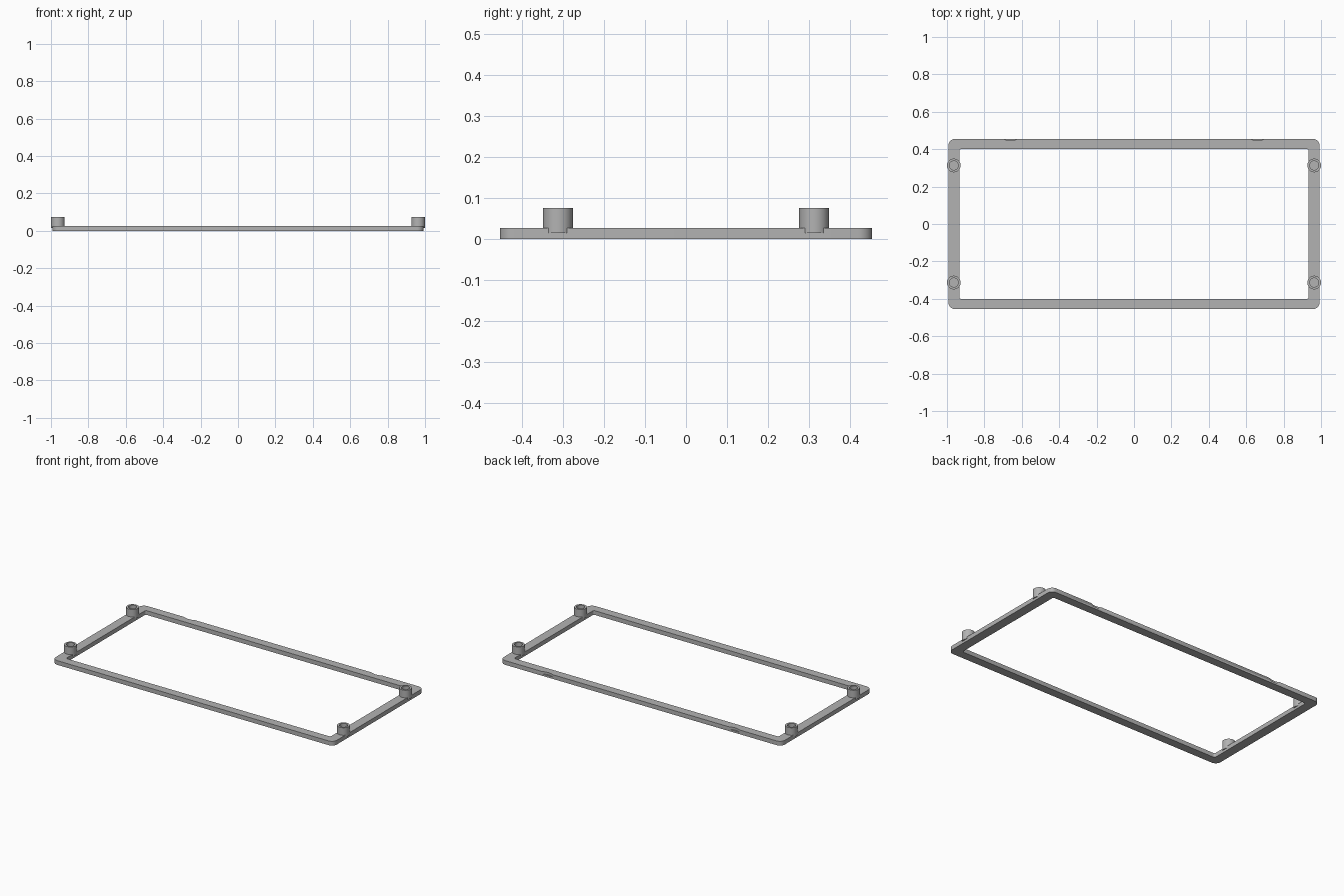
import bpy
import bmesh
from math import cos, sin, pi, radians

cube = bpy.data.objects.get("Cube")
if cube:
    bpy.data.objects.remove(cube, do_unlink=True)

grey = bpy.data.materials.new("plain grey")
grey.use_nodes = True
grey.diffuse_color = (0.45, 0.45, 0.45, 1)
grey.node_tree.nodes["Principled BSDF"].inputs["Base Color"].default_value = (0.45, 0.45, 0.45, 1)

FRAME_TOP = 0.027


def make_object(name, bm):
    bmesh.ops.recalc_face_normals(bm, faces=bm.faces)
    mesh = bpy.data.meshes.new(name)
    bm.to_mesh(mesh)
    bm.free()
    mesh.materials.append(grey)
    obj = bpy.data.objects.new(name, mesh)
    bpy.context.collection.objects.link(obj)
    return obj


def smooth(obj):
    bpy.ops.object.select_all(action='DESELECT')
    obj.select_set(True)
    bpy.context.view_layer.objects.active = obj
    bpy.ops.object.shade_smooth_by_angle(angle=radians(30))


def bridge(bm, a, b):
    for i in range(len(a)):
        j = (i + 1) % len(a)
        bm.faces.new((a[i], a[j], b[j], b[i]))


def rounded_loop(bm, hx, hy, r, z, steps=8):
    corners = ((1, 1), (-1, 1), (-1, -1), (1, -1))
    loop = []
    for k, (sx, sy) in enumerate(corners):
        for s in range(steps + 1):
            a = (k + s / steps) * pi / 2
            loop.append(bm.verts.new((sx * (hx - r) + r * cos(a),
                                      sy * (hy - r) + r * sin(a), z)))
    return loop


# Rectangular frame with rounded inner and outer corners
bm = bmesh.new()
loops = [rounded_loop(bm, 0.992, 0.455, 0.035, 0),
         rounded_loop(bm, 0.992, 0.455, 0.035, FRAME_TOP),
         rounded_loop(bm, 0.933, 0.401, 0.012, FRAME_TOP),
         rounded_loop(bm, 0.933, 0.401, 0.012, 0)]
for i in range(4):
    bridge(bm, loops[i], loops[(i + 1) % 4])
frame = make_object("frame", bm)

# Two shallow scallops in the upper back edge
for side in (-1, 1):
    bm = bmesh.new()
    bmesh.ops.create_cone(bm, cap_ends=True, segments=64, radius1=0.08, radius2=0.08, depth=0.1)
    bmesh.ops.translate(bm, verts=bm.verts, vec=(side * 0.66, 0.526, 0.062))
    cutter = make_object("scallop_cutter", bm)
    cutter.hide_render = True
    mod = frame.modifiers.new("scallop", 'BOOLEAN')
    mod.operation = 'DIFFERENCE'
    mod.solver = 'EXACT'
    mod.object = cutter
    bpy.context.view_layer.objects.active = frame
    bpy.ops.object.modifier_apply(modifier=mod.name)
    bpy.data.objects.remove(cutter, do_unlink=True)
smooth(frame)


# Hollow round posts on the short sides
def post(name, x, y):
    profile = ((0.0366, 0.015), (0.0366, 0.075), (0.024, 0.075), (0.024, 0.03))
    bm = bmesh.new()
    n = 40
    rings = [[bm.verts.new((x + r * cos(2 * pi * i / n), y + r * sin(2 * pi * i / n), z))
              for i in range(n)] for r, z in profile]
    for a, b in zip(rings, rings[1:]):
        bridge(bm, a, b)
    bm.faces.new(rings[0])
    bm.faces.new(rings[-1])
    smooth(make_object(name, bm))


for sx, side in ((1, "left"), (-1, "right")):
    for sy, end in ((-1, "front"), (1, "back")):
        post(f"{end}_{side}_post", sx * 0.9634, sy * 0.313)
